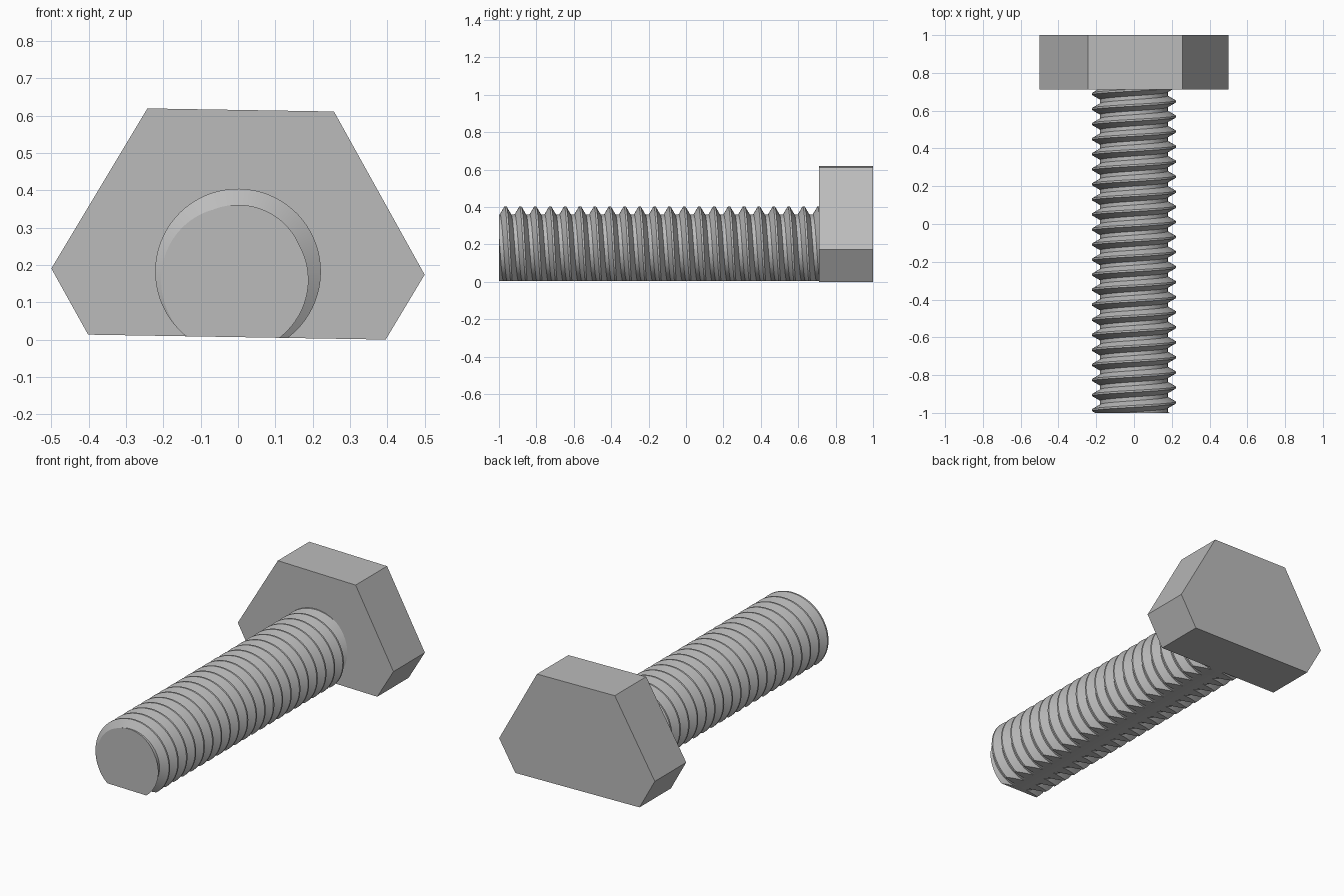
import bpy, bmesh
from math import sin, cos, tau, radians
from mathutils import Matrix, Vector

if "Cube" in bpy.data.objects:
    bpy.data.objects.remove(bpy.data.objects["Cube"])

# Overall sizes
FRONT, HEAD_FRONT, BACK = -1.0, 0.712, 1.0
HEAD_RADIUS, MAJOR, MINOR, PITCH = 0.5, 0.222, 0.179, 0.0797
CREST_Y = -0.965          # first thread crest along the top
FLAT = -0.1755            # underside cut, below the axis
PLACE = Matrix.Translation((0, 0, 0.182)) @ Matrix.Rotation(radians(0.95), 4, 'Y')

steel = bpy.data.materials.new("grey_steel")
steel.use_nodes = True
colour = (0.5, 0.5, 0.5, 1)
steel.diffuse_color = colour
steel.node_tree.nodes["Principled BSDF"].inputs["Base Color"].default_value = colour


def slice_off(bm, point, normal):
    """Remove everything on the normal side of a plane and cap the cut."""
    geom = bm.verts[:] + bm.edges[:] + bm.faces[:]
    cut = bmesh.ops.bisect_plane(bm, geom=geom, plane_co=Vector(point),
                                 plane_no=Vector(normal), clear_outer=True)
    edges = [e for e in cut["geom_cut"] if isinstance(e, bmesh.types.BMEdge)]
    bmesh.ops.triangle_fill(bm, edges=edges, use_beauty=True)


def finish(bm, name):
    """Turn a bmesh into a placed, coloured object."""
    bmesh.ops.recalc_face_normals(bm, faces=bm.faces[:])
    bmesh.ops.dissolve_limit(bm, angle_limit=radians(0.05),
                             verts=bm.verts[:], edges=bm.edges[:])
    bm.transform(PLACE)
    mesh = bpy.data.meshes.new(name)
    bm.to_mesh(mesh)
    bm.free()
    mesh.materials.append(steel)
    obj = bpy.data.objects.new(name, mesh)
    bpy.context.collection.objects.link(obj)
    return obj


# Hexagonal head with its underside cut flat
bm = bmesh.new()
rings = [[bm.verts.new((HEAD_RADIUS * cos(tau * k / 6), y, HEAD_RADIUS * sin(tau * k / 6)))
          for k in range(6)] for y in (HEAD_FRONT, BACK)]
for ring in rings:
    bm.faces.new(ring)
for k in range(6):
    n = (k + 1) % 6
    bm.faces.new((rings[0][k], rings[0][n], rings[1][n], rings[1][k]))
slice_off(bm, (0, 0, FLAT), (0, 0, -1))
finish(bm, "bolt_head")

# Threaded shank: a trapezoid tooth profile wound right-handed around the axis
tooth = [(-1 / 16, MAJOR), (1 / 16, MAJOR), (3 / 8, MINOR), (5 / 8, MINOR)]
SIDES, TURNS = 72, 26
bm = bmesh.new()
columns = []
for i in range(SIDES):
    turn = i / SIDES
    start = CREST_Y + PITCH * (0.25 - turn - 2)
    columns.append([bm.verts.new((r * cos(tau * turn), start + PITCH * (k + f), r * sin(tau * turn)))
                    for k in range(TURNS) for f, r in tooth])
# the last column meets the first one pitch lower
columns.append([None] * len(tooth) + columns[0])
columns[-1] = columns[-1][:len(columns[0])]
for a, b in zip(columns, columns[1:]):
    for m in range(len(a) - 1):
        if b[m] and b[m + 1]:
            bm.faces.new((a[m], b[m], b[m + 1], a[m + 1]))
slice_off(bm, (0, FRONT, 0), (0, -1, 0))
slice_off(bm, (0, HEAD_FRONT + 0.004, 0), (0, 1, 0))
slice_off(bm, (0, 0, FLAT), (0, 0, -1))
shank = finish(bm, "threaded_shank")

# Smooth around the thread, keep the tooth edges crisp
bpy.ops.object.select_all(action='DESELECT')
shank.select_set(True)
bpy.context.view_layer.objects.active = shank
bpy.ops.object.shade_smooth_by_angle(angle=radians(25))
